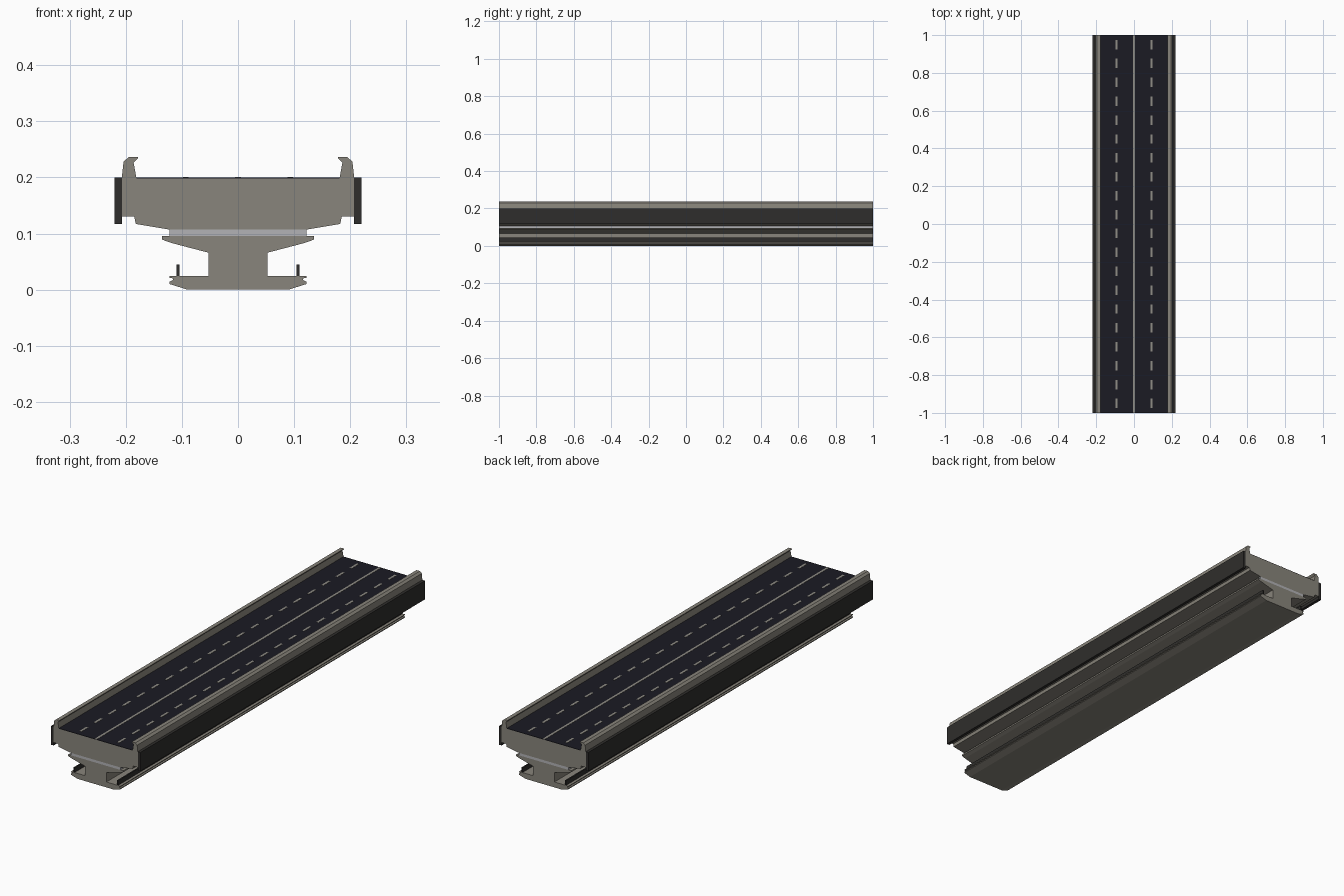
import bpy, bmesh

if "Cube" in bpy.data.objects:
    bpy.data.objects.remove(bpy.data.objects["Cube"])


def material(name, rgb):
    m = bpy.data.materials.new(name)
    m.diffuse_color = (*rgb, 1)
    m.use_nodes = True
    m.node_tree.nodes["Principled BSDF"].inputs["Base Color"].default_value = m.diffuse_color
    return m


CONCRETE = material("concrete", (0.25, 0.235, 0.20))
ASPHALT = material("asphalt", (0.011, 0.011, 0.017))
DARK = material("dark_panel", (0.028, 0.027, 0.025))
LIGHT = material("light_strip", (0.45, 0.45, 0.47))
PAINT = material("road_paint", (0.28, 0.27, 0.24))


def add_object(name, bm, mat):
    bmesh.ops.recalc_face_normals(bm, faces=bm.faces)
    mesh = bpy.data.meshes.new(name)
    bm.to_mesh(mesh)
    bm.free()
    mesh.materials.append(mat)
    obj = bpy.data.objects.new(name, mesh)
    bpy.context.collection.objects.link(obj)
    return obj


def prism(bm, points, y0=-1.0, y1=1.0):
    """Sweep an x-z outline along y."""
    face = bm.faces.new([bm.verts.new((x, y0, z)) for x, z in points])
    new = bmesh.ops.extrude_face_region(bm, geom=[face])["geom"]
    verts = [v for v in new if isinstance(v, bmesh.types.BMVert)]
    bmesh.ops.translate(bm, vec=(0, y1 - y0, 0), verts=verts)


def rect(x0, x1, z0, z1):
    return [(x0, z0), (x1, z0), (x1, z1), (x0, z1)]


def sweep(name, points, mat):
    bm = bmesh.new()
    prism(bm, points)
    return add_object(name, bm, mat)


def symmetric(half):
    return half + [(-x, z) for x, z in reversed(half)]


def pair(name, points, mat):
    for side, s in (("left", -1), ("right", 1)):
        sweep(f"{side}_{name}", [(s * x, z) for x, z in points], mat)


# Upper deck with both parapets
sweep("upper_deck", symmetric([
    (0.122, 0.107), (0.182, 0.117), (0.185, 0.130), (0.207, 0.130),
    (0.207, 0.200), (0.204, 0.228), (0.195, 0.236), (0.178, 0.236),
    (0.179, 0.233), (0.186, 0.226), (0.181, 0.1985)]), CONCRETE)

# Pale bearing strip under the deck
sweep("bearing_strip", rect(-0.122, 0.122, 0.096, 0.107), LIGHT)

# Lower girder: flared head, web and wide foot
sweep("lower_girder", symmetric([
    (0.090, 0.000), (0.122, 0.010), (0.122, 0.014), (0.116, 0.017),
    (0.116, 0.020), (0.122, 0.021), (0.122, 0.024), (0.053, 0.024),
    (0.053, 0.066), (0.118, 0.083), (0.135, 0.089), (0.135, 0.096)]), CONCRETE)

# Dark side panels and low rails on the foot
pair("side_panel", [(0.207, 0.117), (0.220, 0.117), (0.220, 0.200),
                    (0.207, 0.200)], DARK)
pair("foot_rail", rect(0.104, 0.110, 0.024, 0.045), DARK)

# Road surface
sweep("road_surface", rect(-0.181, 0.181, 0.1985, 0.200), ASPHALT)

# Painted centre line and lane dashes
sweep("centre_line", rect(-0.005, 0.005, 0.200, 0.201), PAINT)
bm = bmesh.new()
for x in (-0.093, 0.093):
    for i in range(20):
        y = -0.95 + 0.1 * i
        prism(bm, rect(x - 0.005, x + 0.005, 0.200, 0.201), y - 0.025, y + 0.025)
add_object("lane_dashes", bm, PAINT)
